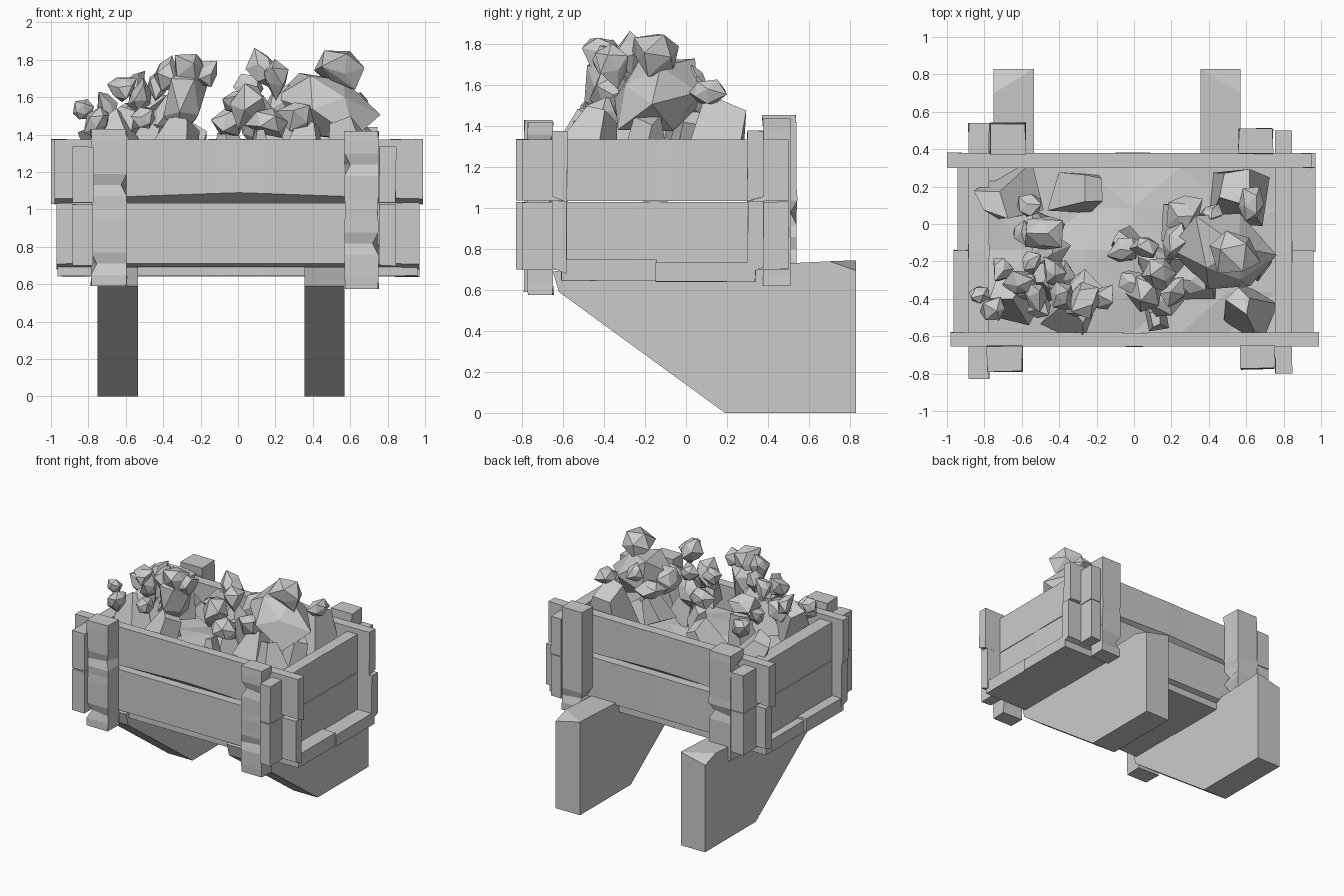
import bpy, bmesh, random
from mathutils import Vector, Euler

rng = random.Random(23)

default = bpy.data.objects.get("Cube")
if default:
    bpy.data.objects.remove(default, do_unlink=True)

stone_grey = bpy.data.materials.new("stone grey")
stone_grey.use_nodes = True
GREY = (0.6, 0.6, 0.6, 1)
stone_grey.diffuse_color = GREY
for node in stone_grey.node_tree.nodes:
    if node.type == 'BSDF_PRINCIPLED':
        node.inputs["Base Color"].default_value = GREY


def finish(name, bm):
    """Turn a bmesh into a flat shaded object."""
    bmesh.ops.recalc_face_normals(bm, faces=bm.faces[:])
    mesh = bpy.data.meshes.new(name)
    bm.to_mesh(mesh)
    bm.free()
    mesh.materials.append(stone_grey)
    obj = bpy.data.objects.new(name, mesh)
    bpy.context.collection.objects.link(obj)
    return obj


def plank(name, x, y, z, axis, wear=0.003, slant=0, outer=0, bow=0, nicks=0):
    """Worn board along an axis; slant and bow lift the outer lower edge, nicks chip corners."""
    bounds = [x, y, z]
    u, v = [i for i in range(3) if i != axis]
    steps = 14
    nicked = {(rng.randrange(2, steps - 1), rng.randrange(4)) for _ in range(nicks)}
    bm = bmesh.new()
    rings = []
    for s in range(steps + 1):
        t = s / steps
        ring = []
        for c, (a, b) in enumerate(((0, 0), (1, 0), (1, 1), (0, 1))):
            p = Vector()
            p[axis] = bounds[axis][0] + (bounds[axis][1] - bounds[axis][0]) * t
            p[u], p[v] = bounds[u][a], bounds[v][b]
            for k, far in ((u, a), (v, b)):
                # Only the ends and middle wander, so long faces stay flat
                if s in (0, steps // 2, steps):
                    p[k] += rng.uniform(-wear, wear)
                if (s, c) in nicked:
                    p[k] += -0.03 if far else 0.03
            if axis != 2 and b == 0 and a == outer:
                p.z += slant + bow * (1 - abs(2 * t - 1))
            ring.append(bm.verts.new(p))
        rings.append(ring)
    for r0, r1 in zip(rings, rings[1:]):
        for i in range(4):
            j = (i + 1) % 4
            bm.faces.new((r0[i], r0[j], r1[j], r1[i]))
    bm.faces.new(rings[0])
    bm.faces.new(rings[-1])
    return finish(name, bm)


# Long side boards, two high
for side, x, y, outer in (("front", (-0.98, 0.99), (-0.655, -0.58), 0),
                          ("back", (-1.0, 0.95), (0.30, 0.38), 1)):
    plank(side + "_upper_board", x, y, (1.03, 1.375), 0, slant=0.025, outer=outer, bow=0.035)
    plank(side + "_lower_board", (-0.97, 0.97), y, (0.68, 1.035), 0, slant=0.03, outer=outer)

# End boards, poking out past the long sides
for side, x, y in (("right", (-0.885, -0.775), (-0.83, 0.54)),
                   ("left", (0.755, 0.845), (-0.80, 0.50))):
    plank(side + "_upper_end_board", x, y, (1.035, 1.335), 1)
    plank(side + "_lower_end_board", x, y, (0.70, 1.03), 1)

# Floor boards
plank("front_floor_board", (-0.965, 0.96), (-0.61, -0.14), (0.645, 0.75), 0)
plank("back_floor_board", (-0.945, 0.97), (-0.15, 0.34), (0.64, 0.735), 0)

# Upright corner posts with chipped edges
for name, x, y, z in (("front_right_post", (-0.785, -0.595), (-0.79, -0.65), (0.59, 1.43)),
                      ("front_left_post", (0.57, 0.75), (-0.775, -0.65), (0.575, 1.42)),
                      ("back_right_post", (-0.77, -0.58), (0.375, 0.54), (0.62, 1.455)),
                      ("back_left_post", (0.56, 0.74), (0.375, 0.51), (0.62, 1.44))):
    plank(name, x, y, z, 2, 0.006, nicks=4)


# Slab legs with a sloping front edge and a chipped outer top corner
def leg(name, inner, outer):
    profile = ((-0.65, 0.69), (-0.62, 0.59), (0.19, 0), (0.83, 0),
               (0.83, 0.745), (0.70, 0.74), (0.40, 0.725), (-0.58, 0.70))
    bm = bmesh.new()
    sides = [[bm.verts.new((x, y, z)) for y, z in profile] for x in (inner, outer)]
    for side in sides:
        bm.faces.new(side)
    for i in range(len(profile)):
        j = (i + 1) % len(profile)
        bm.faces.new((sides[0][i], sides[0][j], sides[1][j], sides[1][i]))
    sides[1][4].co.z -= 0.05
    top = [f for f in bm.faces if len(f.verts) == 4]
    bmesh.ops.triangulate(bm, faces=top)
    return finish(name, bm)


leg("right_leg", -0.535, -0.75)
leg("left_leg", 0.355, 0.57)

# Rubble bed filling the box
bm = bmesh.new()
bmesh.ops.create_grid(bm, x_segments=6, y_segments=4, size=1)
for vert in bm.verts:
    fx, fy = vert.co.x, vert.co.y
    edge = max(abs(fx), abs(fy))
    vert.co.x = -0.01 + fx * 0.77
    vert.co.y = -0.14 + fy * 0.445
    vert.co.z = 1.22 - 0.05 * edge + rng.uniform(-0.02, 0.02)
bmesh.ops.triangulate(bm, faces=bm.faces[:])
finish("rubble_bed", bm)


def rock(name, x, y, z, r, stretch=1.0):
    """Jagged low-poly stone: the hull of a few scattered points."""
    bm = bmesh.new()
    bmesh.ops.create_icosphere(bm, subdivisions=1, radius=r)
    turn = Euler([rng.uniform(0, 6) for _ in range(3)]).to_matrix()
    squash = Vector((1.15, 1.0, 0.85))
    for vert in bm.verts:
        p = turn @ (vert.co * squash * rng.uniform(0.65, 1.3))
        vert.co = (x + p.x, y + p.y, z + p.z * stretch)
    hull = bmesh.ops.convex_hull(bm, input=bm.verts[:])
    loose = [g for g in hull["geom_interior"] if isinstance(g, bmesh.types.BMVert)]
    bmesh.ops.delete(bm, geom=loose, context='VERTS')
    return finish(name, bm)


def shard(name, x, y, z, r):
    """Blocky splinter, a tilted and tapered block."""
    bm = bmesh.new()
    bmesh.ops.create_cone(bm, cap_ends=True, segments=4, radius1=r,
                          radius2=r * 0.5, depth=r * 1.6)
    turn = Euler([rng.uniform(-0.4, 0.4) for _ in range(2)] + [rng.uniform(0, 3)]).to_matrix()
    for vert in bm.verts:
        jitter = Vector([rng.uniform(-0.2, 0.2) * r for _ in range(3)])
        vert.co = turn @ (vert.co + jitter) + Vector((x, y, z))
    return finish(name, bm)


# Large boulders
rock("big_boulder", 0.48, -0.15, 1.55, 0.24)
rock("boulder_cap", 0.54, -0.16, 1.75, 0.13, 0.7)
rock("tall_stone", -0.29, -0.38, 1.58, 0.12, 1.5)

# Broad shards lying on the rubble
shards = ((-0.69, 0.14, 1.3, 0.18), (-0.27, 0.17, 1.31, 0.16), (0.57, 0.17, 1.36, 0.2),
          (0.6, -0.43, 1.35, 0.17), (-0.3, -0.46, 1.36, 0.15), (0.12, -0.5, 1.34, 0.1),
          (-0.66, -0.38, 1.38, 0.15), (0.27, 0.03, 1.36, 0.13), (0.66, -0.2, 1.34, 0.12),
          (-0.05, -0.1, 1.34, 0.1), (-0.47, -0.03, 1.38, 0.13), (0.15, -0.25, 1.34, 0.16),
          (0.35, -0.3, 1.35, 0.13), (-0.45, -0.3, 1.36, 0.15))
for i, spec in enumerate(shards):
    shard("shard_%d" % (i + 1), *spec)

# Heaped small stones, left and middle piles
stones = ((-0.83, -0.38, 1.53, .07), (-0.71, -0.25, 1.56, .07), (-0.74, -0.46, 1.47, .08),
          (-0.62, -0.32, 1.64, .08), (-0.55, -0.2, 1.67, .07), (-0.52, -0.38, 1.6, .09),
          (-0.56, 0.1, 1.47, .08), (-0.48, -0.05, 1.58, .1), (-0.43, -0.26, 1.67, .08),
          (-0.38, -0.38, 1.73, .08), (-0.26, -0.4, 1.75, .11), (-0.17, -0.4, 1.72, .08),
          (-0.46, -0.14, 1.48, .09), (-0.6, -0.05, 1.52, .07), (-0.5, -0.45, 1.49, .08),
          (-0.04, -0.13, 1.48, .09), (-0.02, -0.3, 1.58, .07), (0.06, -0.12, 1.65, .08),
          (0.13, -0.27, 1.75, .1), (0.2, -0.35, 1.7, .09), (0.06, -0.35, 1.55, .11),
          (0.16, -0.4, 1.46, .1), (0.21, -0.1, 1.56, .1), (0.27, 0.06, 1.53, .09),
          (0.33, -0.28, 1.5, .1), (0.63, 0.1, 1.56, .08), (0.4, 0.05, 1.62, .07),
          (-0.4, -0.3, 1.5, .1), (-0.6, -0.32, 1.46, .09), (0.1, -0.2, 1.45, .12))
for i, spec in enumerate(stones):
    rock("stone_%d" % (i + 1), *spec)
